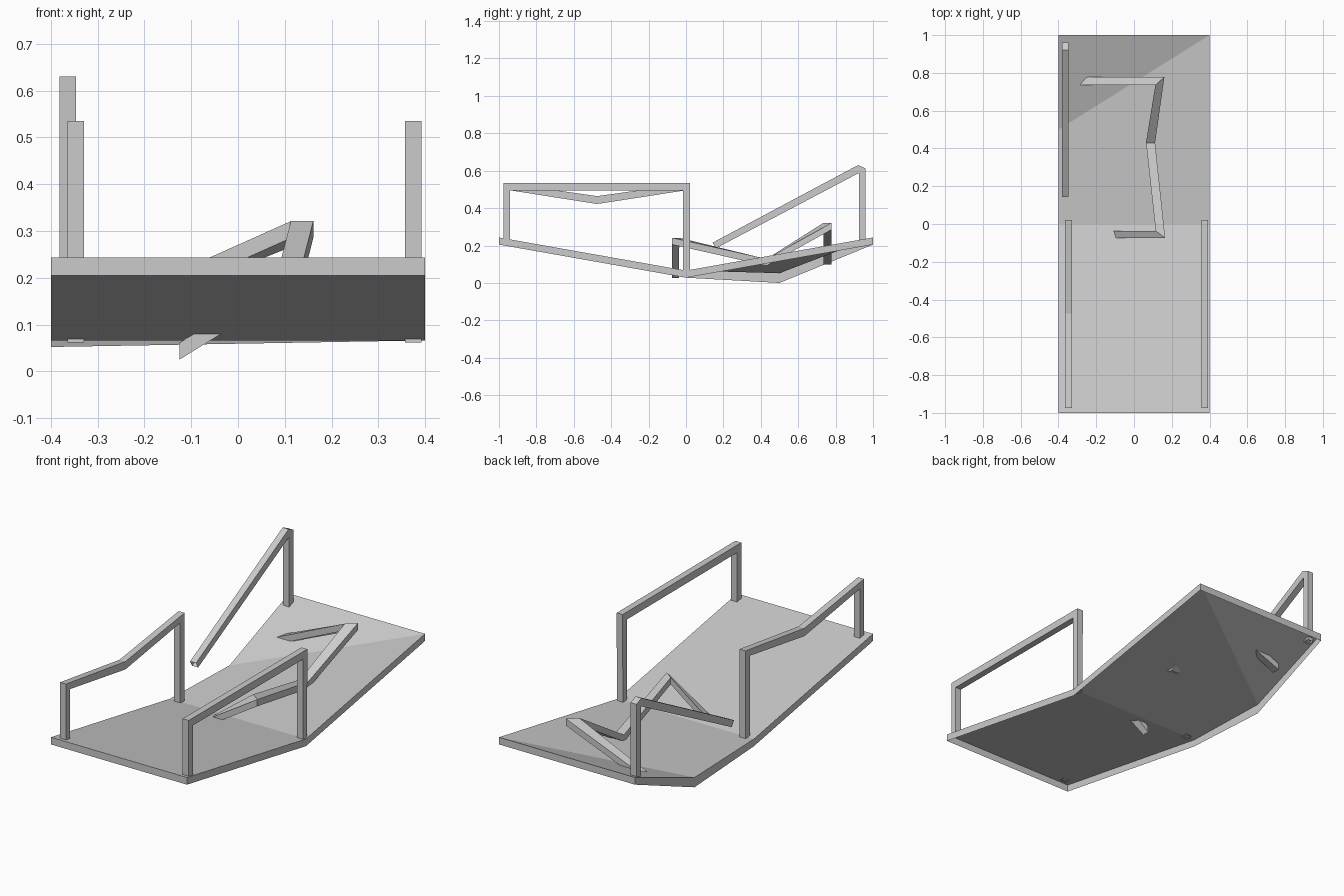
import bpy
import bmesh
from mathutils import Vector

if "Cube" in bpy.data.objects:
    bpy.data.objects.remove(bpy.data.objects["Cube"])

grey = bpy.data.materials.new("weathered_grey")
grey.diffuse_color = (0.6, 0.6, 0.6, 1)
grey.use_nodes = True
grey.node_tree.nodes["Principled BSDF"].inputs["Base Color"].default_value = grey.diffuse_color


def finish(name, bm):
    mesh = bpy.data.meshes.new(name)
    bm.to_mesh(mesh)
    bm.free()
    mesh.materials.append(grey)
    obj = bpy.data.objects.new(name, mesh)
    bpy.context.collection.objects.link(obj)
    return obj


def beam(name, rings):
    """Hollow square beam through rings of (centre, half side, half depth)."""
    bm = bmesh.new()
    loops = []
    for p, u, v in rings:
        p, u, v = Vector(p), Vector(u), Vector(v)
        loops.append([bm.verts.new(c) for c in (p - u - v, p + u - v, p + u + v, p - u + v)])
    for a, b in zip(loops, loops[1:]):
        for i in range(4):
            j = (i + 1) % 4
            bm.faces.new((a[i], a[j], b[j], b[i]))
    bmesh.ops.recalc_face_normals(bm, faces=bm.faces[:])
    finish(name, bm)


def railing(name, x, pairs):
    """Upright frame in the plane x, from (inner, outer) points in y and z."""
    rings = []
    for (yi, zi), (yo, zo) in pairs:
        rings.append(((x, (yi + yo) / 2, (zi + zo) / 2), (0.0175, 0, 0),
                      (0, (yo - yi) / 2, (zo - zi) / 2)))
    beam(name, rings)


# Sagging deck: thin bent sheet with a skirt hanging from its rim
bm = bmesh.new()
rim = [(-0.4, -1, 0.243), (0.4, -1, 0.243), (0.4, 0, 0.066), (0.4, 1, 0.243),
       (-0.4, 1, 0.243), (-0.4, 0.5, 0.052), (-0.4, 0, 0.066)]
drops = [0.038, 0.038, 0.038, 0.038, 0.038, 0.052, 0.038]
top = [bm.verts.new(p) for p in rim]
low = [bm.verts.new((x, y, z - d)) for (x, y, z), d in zip(rim, drops)]
for ids in ((0, 1, 2, 6), (2, 3, 5, 6), (3, 4, 5)):
    bm.faces.new([top[i] for i in ids])
for i in range(7):
    j = (i + 1) % 7
    bm.faces.new((top[j], top[i], low[i], low[j]))
finish("deck", bm)

# Front railings: the left one has a broken, dipping handrail
near_end = [((-0.94, 0.232), (-0.975, 0.236)), ((-0.94, 0.495), (-0.975, 0.535))]
far_end = [((-0.015, 0.493), (0.022, 0.533)), ((-0.015, 0.062), (0.02, 0.062))]
railing("right_railing", 0.375, near_end + far_end)
railing("left_railing", -0.347, near_end + [((-0.475, 0.422), (-0.475, 0.464))] + far_end)

# Rear railing: one post left standing, its handrail hanging free
railing("broken_rear_railing", -0.364, [
    ((0.925, 0.21), (0.96, 0.21)), ((0.924, 0.585), (0.96, 0.612)),
    ((0.923, 0.587), (0.92, 0.63)), ((0.16, 0.185), (0.142, 0.215))])

# Collapsed railing lying across the deck, ends stuck through it
up = (0, 0, 0.018)
beam("collapsed_railing", [
    ((-0.305, 0.757, 0.116), (0, 0.021, 0), up),
    ((0.137, 0.757, 0.303), (0.024, 0.022, 0), up),
    ((0.0875, 0.43, 0.11), (0.024, 0, 0), up),
    ((0.14, -0.055, 0.223), (0.025, -0.019, 0), up),
    ((-0.125, -0.056, 0.043), (0, -0.019, 0), up)])
